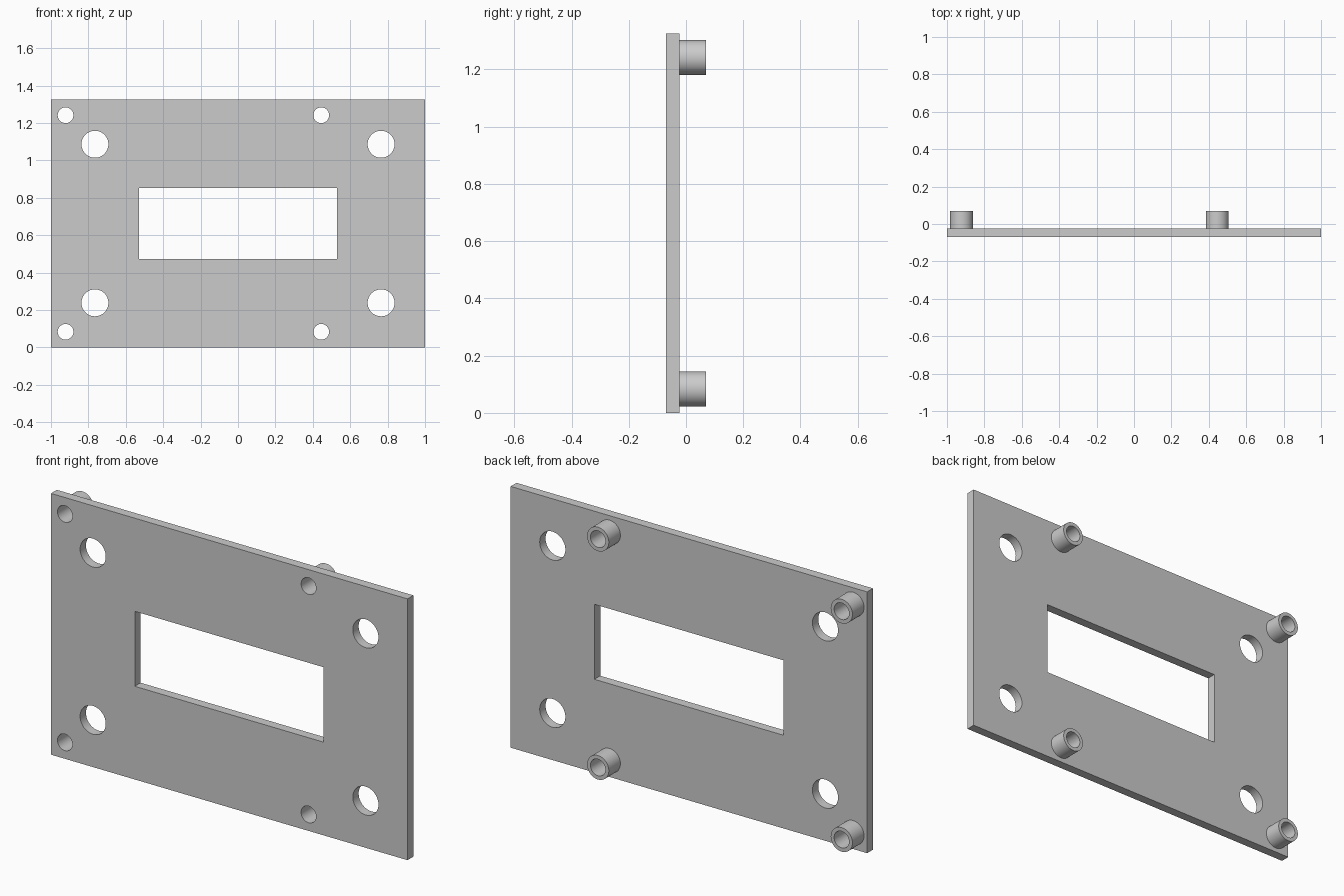
import bpy
import bmesh
from math import cos, sin, tau, radians
from mathutils import Matrix

cube = bpy.data.objects.get("Cube")
if cube:
    bpy.data.objects.remove(cube, do_unlink=True)

# Single plain grey
grey = bpy.data.materials.new("plain_grey")
grey.use_nodes = True
colour = (0.6, 0.6, 0.6, 1)
grey.diffuse_color = colour
grey.node_tree.nodes["Principled BSDF"].inputs["Base Color"].default_value = colour

HEIGHT = 1.325
FRONT, BACK, TIP = -0.07, -0.023, 0.07
MID = HEIGHT / 2
POSTS = [(x, MID + s * 0.579) for x in (-0.922, 0.445) for s in (-1, 1)]
BIG_HOLES = [(sx * 0.765, MID + s * 0.424) for sx in (-1, 1) for s in (-1, 1)]
BORE = 0.042


def circle(cx, cz, r, n=48):
    return [(cx + r * cos(tau * i / n), cz + r * sin(tau * i / n)) for i in range(n)]


def rect(half_width, low, high):
    return [(-half_width, low), (half_width, low), (half_width, high), (-half_width, high)]


def extruded(name, outlines, y0, y1):
    """Fill the first outline, leave the others as holes, extrude from y0 to y1."""
    curve = bpy.data.curves.new(name + "_profile", "CURVE")
    curve.dimensions = "2D"
    curve.fill_mode = "BOTH"
    curve.extrude = (y1 - y0) / 2
    for points in outlines:
        spline = curve.splines.new("POLY")
        spline.points.add(len(points) - 1)
        for p, (x, z) in zip(spline.points, points):
            p.co = (x, z, 0, 1)
        spline.use_cyclic_u = True
    temp = bpy.data.objects.new(name + "_profile", curve)
    bpy.context.collection.objects.link(temp)
    graph = bpy.context.evaluated_depsgraph_get()
    mesh = bpy.data.meshes.new_from_object(temp.evaluated_get(graph))
    bpy.data.objects.remove(temp, do_unlink=True)
    bpy.data.curves.remove(curve)

    # Stand the profile upright and weld the caps to the walls
    mesh.transform(Matrix.Translation((0, (y0 + y1) / 2, 0)) @ Matrix.Rotation(radians(90), 4, "X"))
    bm = bmesh.new()
    bm.from_mesh(mesh)
    bmesh.ops.remove_doubles(bm, verts=bm.verts, dist=0.0001)
    bmesh.ops.recalc_face_normals(bm, faces=bm.faces)
    bm.to_mesh(mesh)
    bm.free()

    mesh.name = name
    mesh.materials.clear()
    mesh.materials.append(grey)
    obj = bpy.data.objects.new(name, mesh)
    bpy.context.collection.objects.link(obj)
    bpy.ops.object.select_all(action="DESELECT")
    obj.select_set(True)
    bpy.context.view_layer.objects.active = obj
    bpy.ops.object.shade_smooth_by_angle(angle=radians(30))
    return obj


# Plate with window, four large holes and four screw holes
holes = [rect(0.53, MID - 0.19, MID + 0.19)]
holes += [circle(x, z, 0.072) for x, z in BIG_HOLES]
holes += [circle(x, z, BORE) for x, z in POSTS]
extruded("mounting_plate", [rect(1, 0, HEIGHT)] + holes, FRONT, BACK)

# Hollow standoffs on the back
for (x, z), label in zip(POSTS, ("lower_right", "upper_right", "lower_left", "upper_left")):
    extruded("standoff_" + label, [circle(x, z, 0.061), circle(x, z, BORE)], BACK, TIP)
